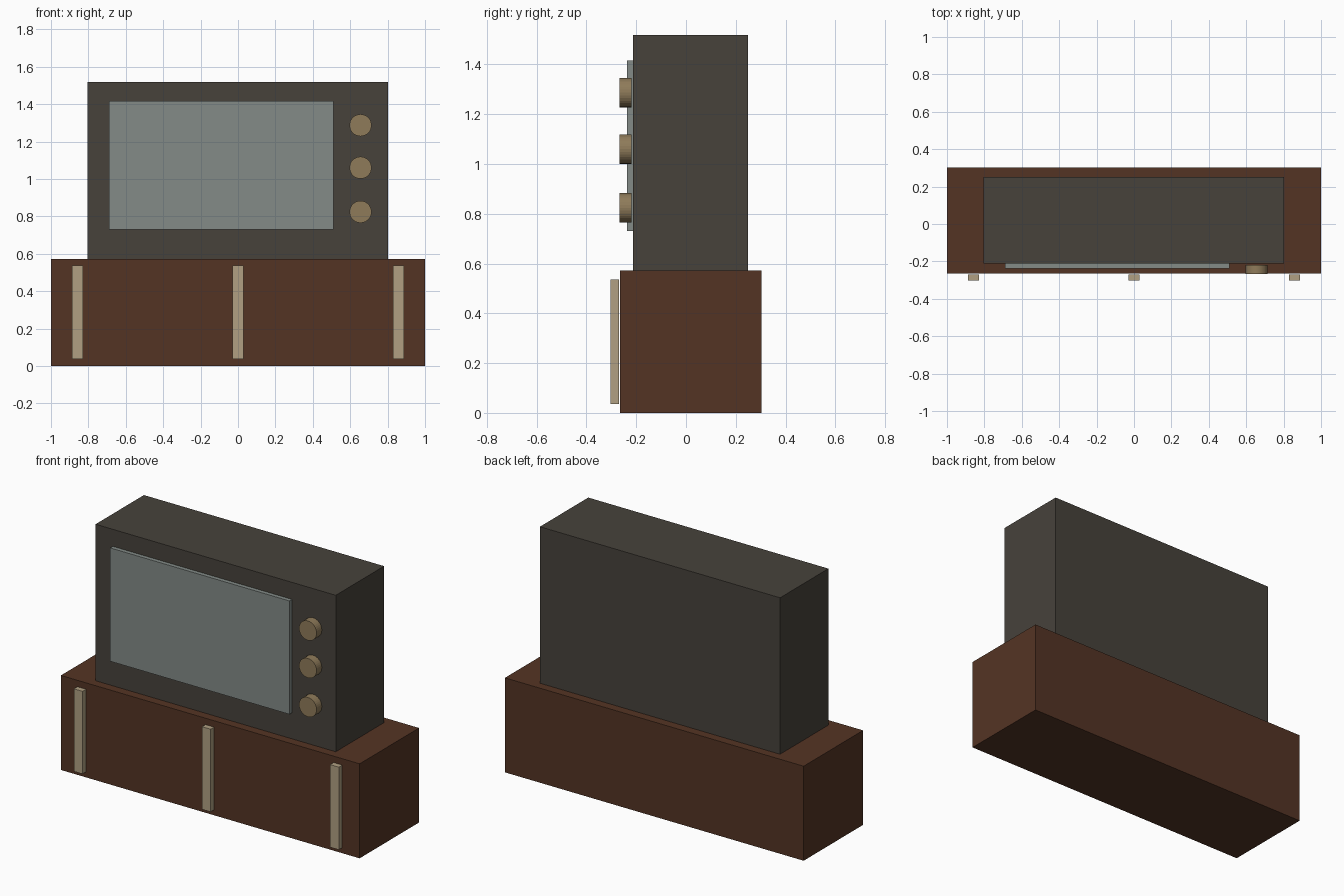
import bpy
import math

if "Cube" in bpy.data.objects:
    bpy.data.objects.remove(bpy.data.objects["Cube"])


def srgb(r, g, b):
    f = lambda c: c / 12.92 if c <= 0.04045 else ((c + 0.055) / 1.055) ** 2.4
    return (f(r / 255), f(g / 255), f(b / 255), 1.0)


def material(name, rgb):
    m = bpy.data.materials.new(name)
    m.diffuse_color = srgb(*rgb)
    m.use_nodes = True
    m.node_tree.nodes["Principled BSDF"].inputs["Base Color"].default_value = m.diffuse_color
    return m


wood = material("brown_wood", (84, 52, 36))
casing = material("dark_casing", (71, 66, 59))
glass = material("grey_green_glass", (131, 139, 135))
brass = material("dull_brass", (143, 123, 90))
cream = material("pale_handle", (177, 160, 130))


def box(name, x, y, z, mat):
    """Box from (min, max) pairs on each axis."""
    bpy.ops.mesh.primitive_cube_add(size=1, location=[(a + b) / 2 for a, b in (x, y, z)])
    ob = bpy.context.object
    ob.name = name
    ob.scale = [b - a for a, b in (x, y, z)]
    bpy.ops.object.transform_apply(location=False, rotation=False, scale=True)
    ob.data.materials.append(mat)
    return ob


# Low cabinet, television body and screen
box("cabinet", (-1, 1), (-0.265, 0.303), (0, 0.572), wood)
box("television_body", (-0.805, 0.803), (-0.212, 0.25), (0.572, 1.519), casing)
box("screen", (-0.69, 0.51), (-0.237, -0.211), (0.73, 1.416), glass)

# Upright cabinet handles
for name, x in (("left", -0.858), ("middle", 0.0), ("right", 0.858)):
    box(name + "_handle", (x - 0.029, x + 0.029), (-0.303, -0.27), (0.036, 0.536), cream)

# Control knobs
for name, z in (("top", 1.287), ("middle", 1.06), ("bottom", 0.824)):
    bpy.ops.mesh.primitive_cylinder_add(vertices=32, radius=0.059, depth=0.05,
                                        location=(0.655, -0.243, z),
                                        rotation=(math.pi / 2, 0, 0))
    knob = bpy.context.object
    knob.name = name + "_knob"
    knob.data.materials.append(brass)
